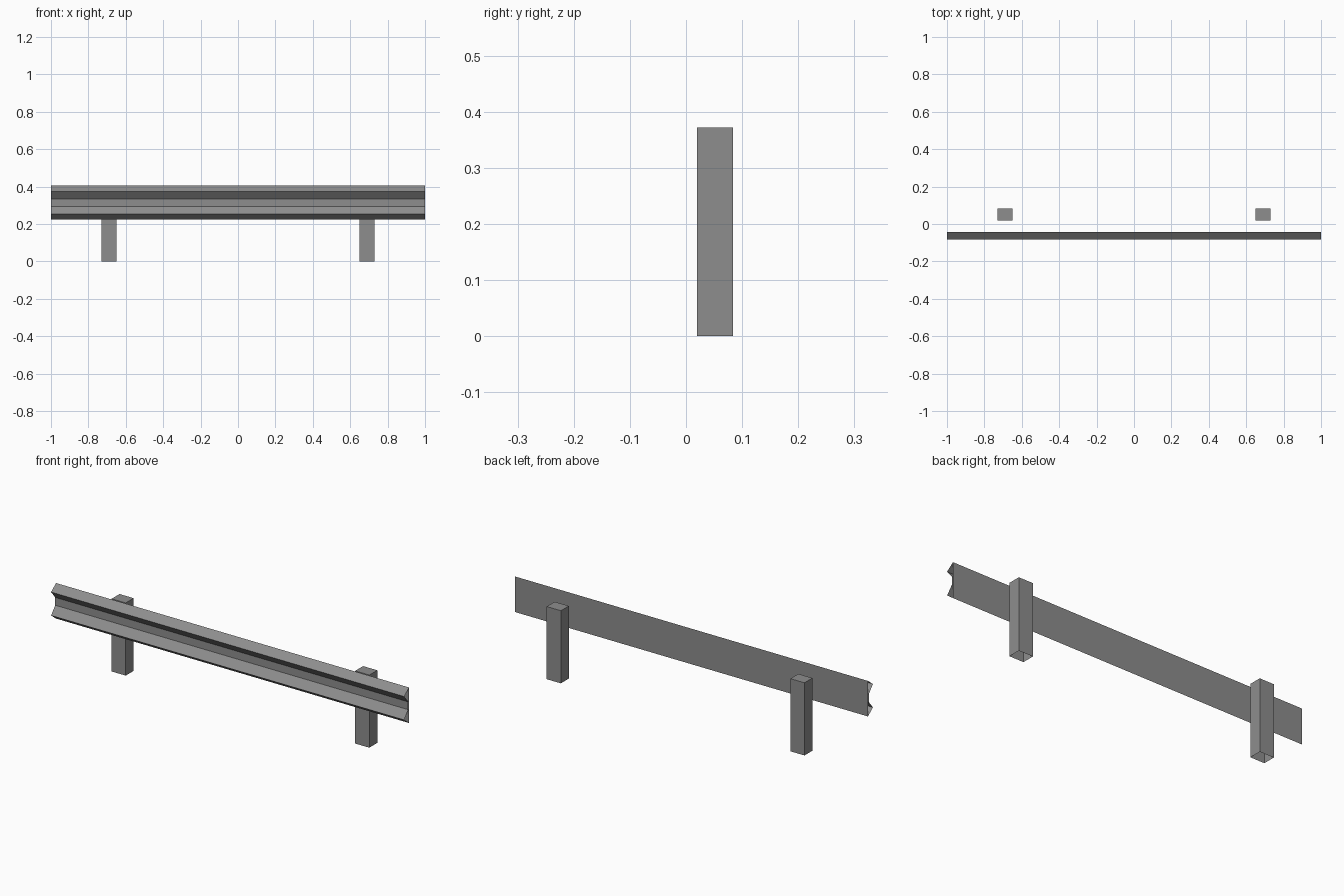
import bpy
import bmesh

cube = bpy.data.objects.get("Cube")
if cube:
    bpy.data.objects.remove(cube)

metal = bpy.data.materials.new("galvanised grey")
metal.use_nodes = True
GREY = (0.27, 0.27, 0.27, 1)
metal.diffuse_color = GREY
metal.node_tree.nodes["Principled BSDF"].inputs["Base Color"].default_value = GREY


def add_object(name, bm):
    mesh = bpy.data.meshes.new(name)
    bm.to_mesh(mesh)
    bm.free()
    mesh.materials.append(metal)
    obj = bpy.data.objects.new(name, mesh)
    bpy.context.collection.objects.link(obj)
    return obj


# Rail: a double-ridged profile with a flat back, swept along x, open ends
BACK, VALLEY, RIDGE = -0.044, -0.051, -0.084
MID = 0.314
upper = [(BACK, 0.091), (RIDGE, 0.06), (VALLEY, 0.02)]
profile = upper + [(y, -dz) for y, dz in reversed(upper)]

bm = bmesh.new()
left, right = ([bm.verts.new((x, y, MID + dz)) for y, dz in profile] for x in (1, -1))
for i in range(len(profile)):
    j = (i + 1) % len(profile)
    bm.faces.new((left[i], right[i], right[j], left[j]))
bmesh.ops.recalc_face_normals(bm, faces=bm.faces)
add_object("rail", bm)


# Posts: square tubes with a closed top and an open foot
def add_post(name, x):
    bm = bmesh.new()
    bmesh.ops.create_cube(bm, size=1)
    bmesh.ops.scale(bm, vec=(0.08, 0.064, 0.372), verts=bm.verts)
    bmesh.ops.translate(bm, vec=(x, 0.052, 0.186), verts=bm.verts)
    foot = [f for f in bm.faces if f.normal.z < -0.5]
    bmesh.ops.delete(bm, geom=foot, context="FACES_ONLY")
    add_object(name, bm)


for side, sign in (("left", 1), ("right", -1)):
    add_post(side + "_post", sign * 0.69)
